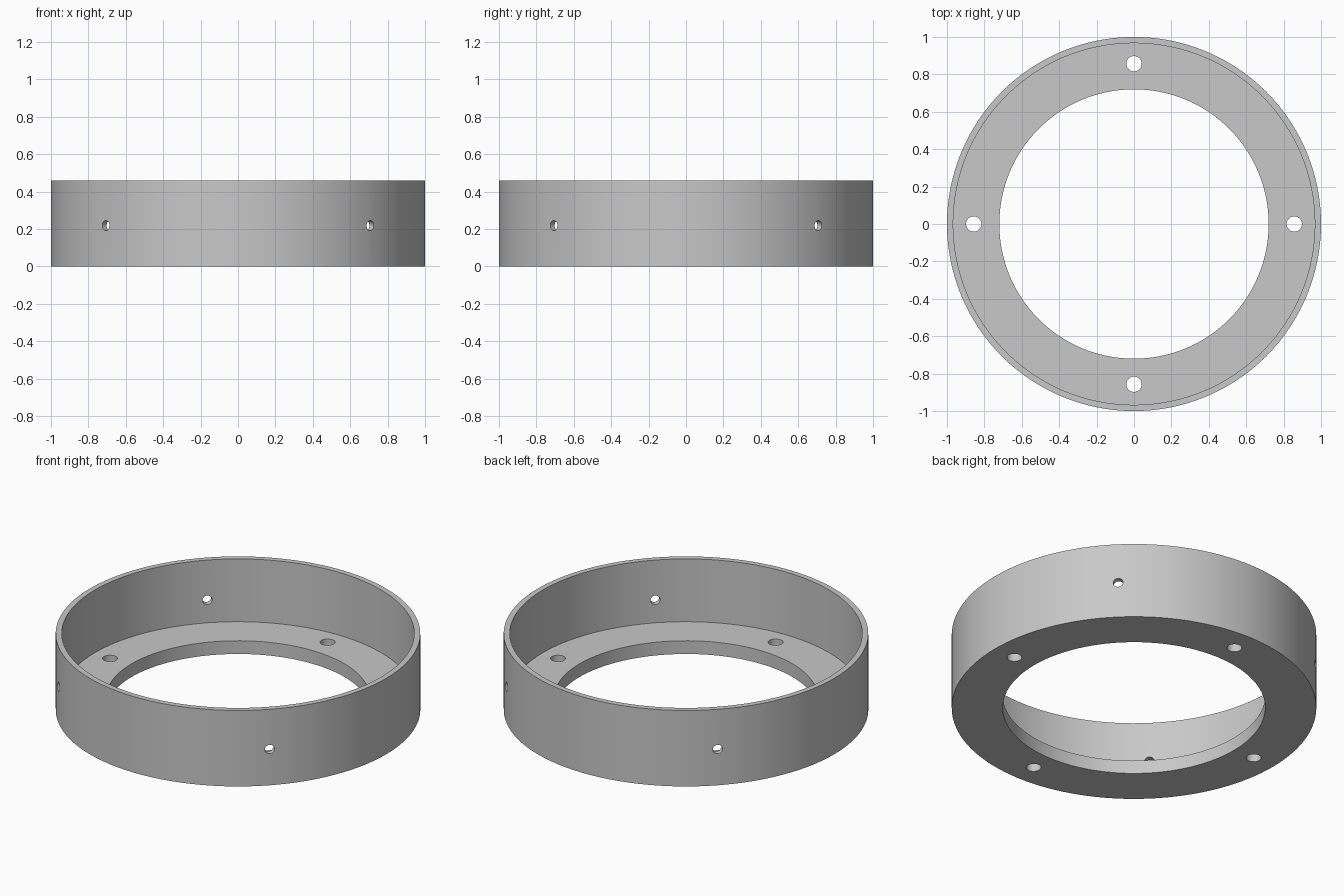
import bpy
import bmesh
from math import cos, sin, pi, radians
from mathutils import Matrix, Vector

SEGMENTS = 128
HEIGHT = 0.46
FLOOR = 0.08
OUTER, RIM_INNER, BORE = 1.0, 0.967, 0.72

cube = bpy.data.objects.get("Cube")
if cube:
    bpy.data.objects.remove(cube, do_unlink=True)

# Single flat colour
grey = bpy.data.materials.new("light_grey")
grey.use_nodes = True
colour = (0.58, 0.58, 0.58, 1)
grey.diffuse_color = colour
grey.node_tree.nodes["Principled BSDF"].inputs["Base Color"].default_value = colour


def add_object(name, bm):
    bmesh.ops.recalc_face_normals(bm, faces=bm.faces)
    mesh = bpy.data.meshes.new(name)
    bm.to_mesh(mesh)
    bm.free()
    mesh.materials.append(grey)
    obj = bpy.data.objects.new(name, mesh)
    bpy.context.collection.objects.link(obj)
    return obj


def add_drill(bm, centre, direction, radius, length):
    turn = Vector((0, 0, 1)).rotation_difference(direction).to_matrix().to_4x4()
    bmesh.ops.create_cone(bm, cap_ends=True, segments=32, radius1=radius,
                          radius2=radius, depth=length,
                          matrix=Matrix.Translation(centre) @ turn)


# Flanged ring: an L-shaped section turned around the vertical axis
profile = [(BORE, 0), (OUTER, 0), (OUTER, HEIGHT), (RIM_INNER, HEIGHT),
           (RIM_INNER, FLOOR), (BORE, FLOOR)]
bm = bmesh.new()
rings = []
for i in range(SEGMENTS):
    a = 2 * pi * i / SEGMENTS
    rings.append([bm.verts.new((r * cos(a), r * sin(a), z)) for r, z in profile])
for i, ring in enumerate(rings):
    following = rings[(i + 1) % SEGMENTS]
    for j in range(len(profile)):
        k = (j + 1) % len(profile)
        bm.faces.new((ring[j], following[j], following[k], ring[k]))
ring_body = add_object("flanged_ring", bm)

# Four bolt holes in the floor and four small radial holes through the wall
bm = bmesh.new()
for i in range(4):
    a = i * pi / 2
    add_drill(bm, Vector((0.857 * cos(a), 0.857 * sin(a), FLOOR / 2)),
              Vector((0, 0, 1)), 0.041, 0.2)
    b = a + radians(45)
    outward = Vector((cos(b), sin(b), 0))
    add_drill(bm, outward + Vector((0, 0, 0.218)), outward, 0.027, 0.2)
drills = add_object("hole_cutters", bm)
drills.hide_render = True

cut = ring_body.modifiers.new("holes", "BOOLEAN")
cut.operation = "DIFFERENCE"
cut.solver = "EXACT"
cut.object = drills

bpy.ops.object.select_all(action="DESELECT")
ring_body.select_set(True)
bpy.context.view_layer.objects.active = ring_body
bpy.ops.object.modifier_apply(modifier=cut.name)
bpy.data.objects.remove(drills, do_unlink=True)

# Smooth walls, crisp corners
bpy.ops.object.shade_smooth_by_angle(angle=radians(30))
